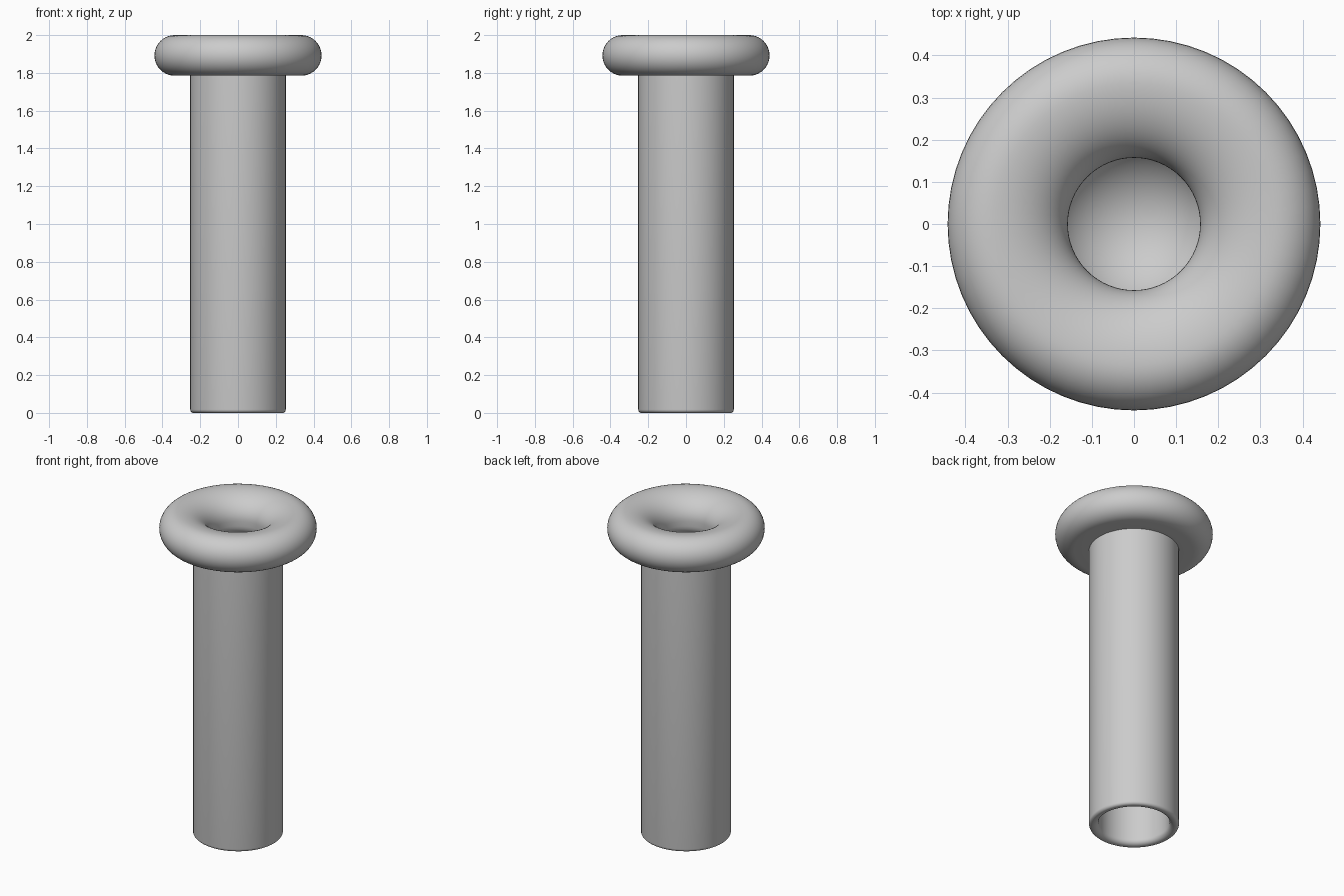
import bpy
import bmesh
import math
from mathutils import Matrix, Vector

cube = bpy.data.objects.get("Cube")
if cube:
    bpy.data.objects.remove(cube, do_unlink=True)

SIDES = 64

grey = bpy.data.materials.new("plain_grey")
grey.use_nodes = True
colour = (0.6, 0.6, 0.6, 1)
grey.diffuse_color = colour
grey.node_tree.nodes["Principled BSDF"].inputs["Base Color"].default_value = colour


def arc(r, z, width, height, start, end, steps=10):
    """Points on an elliptical arc in the radius/height plane."""
    angles = [math.radians(start + (end - start) * i / steps) for i in range(steps + 1)]
    return [(r + width * math.cos(a), z + height * math.sin(a)) for a in angles]


def lathe(name, profile):
    """Revolve a profile of (radius, height) points about the z axis."""
    bm = bmesh.new()
    verts = [bm.verts.new((max(r, 0), 0, z)) for r, z in profile]
    edges = [bm.edges.new(pair) for pair in zip(verts, verts[1:])]
    bmesh.ops.spin(bm, geom=verts + edges, cent=Vector(), axis=(0, 0, 1),
                   angle=math.tau, steps=SIDES, use_merge=True)
    bmesh.ops.remove_doubles(bm, verts=bm.verts, dist=0.0005)
    bmesh.ops.recalc_face_normals(bm, faces=bm.faces)
    mesh = bpy.data.meshes.new(name)
    bm.to_mesh(mesh)
    bm.free()
    mesh.materials.append(grey)
    obj = bpy.data.objects.new(name, mesh)
    bpy.context.collection.objects.link(obj)
    bpy.ops.object.select_all(action="DESELECT")
    obj.select_set(True)
    bpy.context.view_layer.objects.active = obj
    bpy.ops.object.shade_smooth_by_angle(angle=math.radians(40))
    return obj


BOWL_Z = 1.2        # rim height of the closed floor inside the bore
WALL = 0.2          # inner radius of the shaft

# Underside of the floor, hollow lower shaft and rounded foot
profile = arc(0, BOWL_Z - 0.05, WALL, WALL, -90, 0)
profile += arc(0.23, 0.03, 0.03, 0.03, 180, 270, 6)
profile += arc(0.235, 0.018, 0.018, 0.018, -90, 0, 5)

# Outer shaft up to the thick rolled rim
profile += [(0.253, 1.785)]
profile += arc(0.335, 1.8925, 0.1075, 0.1075, -90, 90, 20)

# Funnel into the narrow throat, then the wider bore and its bowl floor
profile += arc(0.335, 1.86, 0.178, 0.14, 90, 180, 16)[1:]
profile += arc(0.207, 1.83, 0.05, 0.06, 180, 260, 6)
profile += arc(0, BOWL_Z, WALL, WALL, 0, -90)

lathe("flanged_tube", profile)
